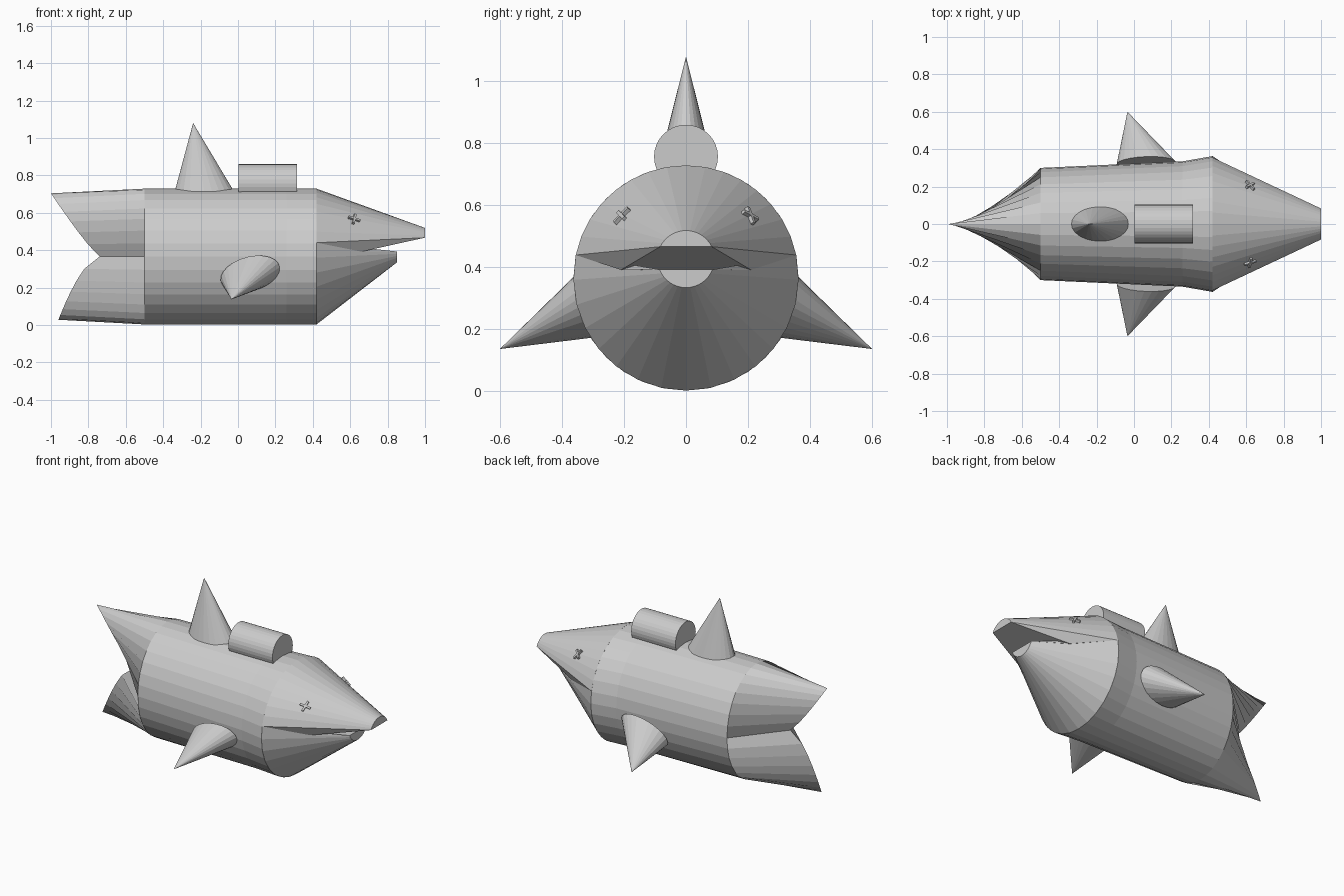
import bpy
from math import sin, cos, pi, asin
from mathutils import Vector, Matrix
import bmesh

if "Cube" in bpy.data.objects:
    bpy.data.objects.remove(bpy.data.objects["Cube"])

CZ, R = 0.366, 0.363   # body axis height and radius
N = 32


def make(name, verts, faces):
    me = bpy.data.meshes.new(name)
    me.from_pydata([tuple(v) for v in verts], [], faces)
    bm = bmesh.new()
    bm.from_mesh(me)
    bmesh.ops.remove_doubles(bm, verts=bm.verts, dist=1e-5)
    bmesh.ops.recalc_face_normals(bm, faces=bm.faces)
    bm.to_mesh(me)
    bm.free()
    ob = bpy.data.objects.new(name, me)
    bpy.context.collection.objects.link(ob)
    return ob


def arc(x, cz, ry, rz, a0, a1, n):
    return [(x, ry * cos(a0 + (a1 - a0) * i / n), cz + rz * sin(a0 + (a1 - a0) * i / n))
            for i in range(n + 1)]


def strips(rows):
    n = len(rows[0])
    return [(r * n + i, r * n + i + 1, (r + 1) * n + i + 1, (r + 1) * n + i)
            for r in range(len(rows) - 1) for i in range(n - 1)]


# Hull: tapered tube, narrower at the tail
rows = [arc(x, CZ, ry, R, 0, 2 * pi, N) for x, ry in ((-0.5, 0.30), (0.26, 0.335), (0.42, 0.363))]
make("hull", sum(rows, []), strips(rows) + [tuple(range(N)), tuple(range(2 * N + 2, 3 * N + 2))])


# Jaws: lofted from the hull rim to a cut-off tip, with a folded mouth surface
def jaw(name, x_tip, z_tip, upper):
    a, b = asin((0.44 - CZ) / R), asin((z_tip - 0.427) / 0.092)
    span = (lambda t: (t, pi - t)) if upper else (lambda t: (pi - t, 2 * pi + t))
    n = 16
    base = arc(0.42, CZ, R, R, *span(a), n)
    tip = arc(x_tip, 0.427, 0.092, 0.092, *span(b), n)
    verts = base + tip
    s = 1 if base[0][1] > 0 else -1
    verts += [(0.66, 0.21 * s, 0.392), (0.66, -0.21 * s, 0.392)]
    m, k = n + 1, 2 * n + 2
    faces = strips([base, tip])
    faces += [tuple(range(m)), tuple(range(m, k)),
              (0, m, k), (n, k + 1, m + n),
              (0, k, k + 1, n), (k, m, m + n, k + 1)]
    make(name, verts, faces)


jaw("upper_jaw", 1.0, 0.467, True)
jaw("lower_jaw", 0.85, 0.393, False)

# Tail: the round rim pinched to a forked vertical edge
left, edge, right = [], [], []
for i in range(N // 2 + 1):
    t = -pi / 2 + pi * i / (N // 2)
    s = sin(t)
    x = -0.74 - (0.26 * s ** 0.87 if s > 1e-6 else 0.22 * max(-s, 0) ** 0.6)
    left.append((-0.5, -0.30 * cos(t), CZ + R * s))
    right.append((-0.5, 0.30 * cos(t), CZ + R * s))
    edge.append((x, 0, CZ + 0.338 * s))
rows = [left, edge, right]
make("tail", sum(rows, []), strips(rows))


# Fins: slanted cones on oval bases
def fin(name, centre, u, v, tip, n=24):
    c, u, v = Vector(centre), Vector(u), Vector(v)
    verts = [c + u * cos(2 * pi * i / n) + v * sin(2 * pi * i / n) for i in range(n)] + [Vector(tip)]
    make(name, verts, [(i, (i + 1) % n, n) for i in range(n)] + [tuple(range(n))])


fin("top_fin", (-0.18, 0, 0.715), (0.158, 0, 0), (0, 0.092, 0), (-0.24, 0, 1.08))
for s, side in ((-1, "near"), (1, "far")):
    fin(side + "_side_fin", (0.065, 0.325 * s, 0.273), (0.158, 0.008 * s, 0.035),
        (-0.01, 0.035 * s, 0.092), (-0.035, 0.6 * s, 0.137))

# Tank on the back
rows = [arc(x, 0.757, 0.103, 0.103, 0, 2 * pi, N) for x in (0.003, 0.316)]
make("back_tank", sum(rows, []), strips(rows) + [tuple(range(N)), tuple(range(N + 1, 2 * N + 1))])

# Eyes: small crosses lying on the upper jaw
for s, side in ((-1, "near"), (1, "far")):
    nrm = Vector((0.42, 0.70 * s, 0.58)).normalized()
    along = Vector((1, 0, -0.72)).normalized()
    along = (along - nrm * along.dot(nrm)).normalized()
    across = nrm.cross(along)
    for j, d in enumerate(((along * 0.9 + across * 0.4), (along * 0.3 - across))):
        d = d.normalized()
        rot = Matrix((d, nrm.cross(d), nrm)).transposed()
        c = Vector((0.62, 0.205 * s, 0.565))
        pts = [c + rot @ Vector((x, y, z)) for x in (-.033, .033) for y in (-.006, .006) for z in (-.01, .01)]
        make(f"{side}_eye_bar_{j + 1}", pts, [(0, 1, 3, 2), (4, 5, 7, 6), (0, 1, 5, 4),
                                              (2, 3, 7, 6), (0, 2, 6, 4), (1, 3, 7, 5)])
